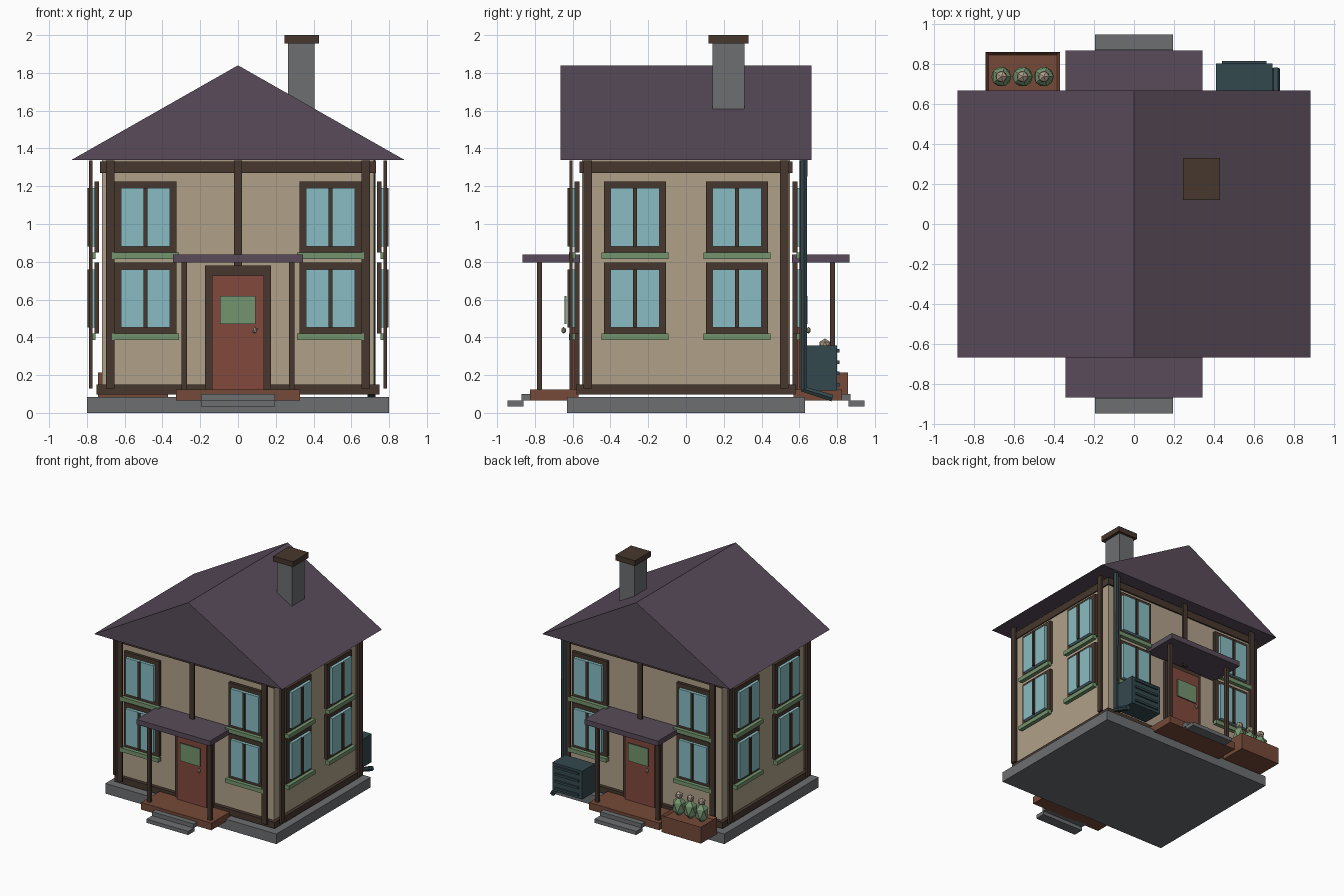
import bpy, bmesh, math
from mathutils import Matrix, Vector

if "Cube" in bpy.data.objects:
    bpy.data.objects.remove(bpy.data.objects["Cube"])


def srgb(h):
    c = [int(h[i:i + 2], 16) / 255 for i in (0, 2, 4)]
    return [v / 12.92 if v <= 0.04045 else ((v + 0.055) / 1.055) ** 2.4 for v in c] + [1]


MATS = {}
for name, h in {"plaster": "B0A18A", "roof_purple": "584B59", "dark_wood": "46372E",
                "window_glass": "88BCC2", "door_red": "82483C", "sage_green": "74946E",
                "brown_wood": "754A38", "stone_grey": "6C6E71", "dark_teal": "34484E",
                "pale_beige": "B0A08C"}.items():
    m = bpy.data.materials.new(name)
    m.diffuse_color = srgb(h)
    m.use_nodes = True
    m.node_tree.nodes["Principled BSDF"].inputs["Base Color"].default_value = m.diffuse_color
    MATS[name] = m


def add(name, bm, mat):
    bmesh.ops.recalc_face_normals(bm, faces=bm.faces)
    me = bpy.data.meshes.new(name)
    bm.to_mesh(me)
    bm.free()
    me.materials.append(MATS[mat])
    ob = bpy.data.objects.new(name, me)
    bpy.context.collection.objects.link(ob)
    return ob


def box(name, x, y, z, mat, turn=0):
    """Box from (min, max) pairs, turned about z by whole degrees."""
    bm = bmesh.new()
    bmesh.ops.create_cube(bm, size=1)
    size = Vector((x[1] - x[0], y[1] - y[0], z[1] - z[0]))
    mid = Vector((sum(x), sum(y), sum(z))) / 2
    bm.transform(Matrix.Rotation(math.radians(turn), 4, 'Z') @ Matrix.Translation(mid)
                 @ Matrix.Diagonal((*size, 1)))
    return add(name, bm, mat)


def ball(name, loc, scale, mat, turn=0):
    bm = bmesh.new()
    bmesh.ops.create_icosphere(bm, subdivisions=1, radius=1)
    bm.transform(Matrix.Rotation(math.radians(turn), 4, 'Z') @ Matrix.Translation(loc)
                 @ Matrix.Diagonal((*scale, 1)))
    return add(name, bm, mat)


# Main body
box("foundation", (-.8, .8), (-.63, .63), (0, .085), "stone_grey")
box("walls", (-.72, .72), (-.55, .55), (.1, 1.34), "plaster")
box("base_beam", (-.748, .748), (-.58, .58), (.097, .15), "dark_wood")
box("top_beam", (-.73, .73), (-.563, .563), (1.27, 1.33), "dark_wood")

# Gable roof prism
bm = bmesh.new()
tri = bm.faces.new([bm.verts.new((x, -.665, z)) for x, z in ((-.88, 1.34), (.88, 1.34), (0, 1.84))])
ext = bmesh.ops.extrude_face_region(bm, geom=[tri], use_keep_orig=True)
bmesh.ops.translate(bm, vec=(0, 1.33, 0), verts=[v for v in ext["geom"] if isinstance(v, bmesh.types.BMVert)])
add("roof", bm, "roof_purple")

# Chimney
box("chimney", (.265, .405), (.14, .31), (1.5, 1.957), "stone_grey")
box("chimney_cap", (.245, .43), (.12, .33), (1.955, 2), "dark_wood")


def window(label, u, z0, off, turn):
    """Window centred at u along a wall facing -y, before turning."""
    box(label + "_frame", (u - .165, u + .165), (-off - .59, -off - .565), (z0, z0 + .376), "dark_wood", turn)
    box(label + "_glass", (u - .13, u + .13), (-off - .615, -off - .59), (z0 + .032, z0 + .34), "window_glass", turn)
    box(label + "_mullion", (u - .011, u + .011), (-off - .627, -off - .605), (z0 + .032, z0 + .34), "dark_wood", turn)
    box(label + "_sill", (u - .178, u + .178), (-off - .62, -off - .585), (z0 - .034, z0), "sage_green", turn)


# Windows and corner posts on all four walls
for side, turn, off, win_u, post_u in (("front", 0, 0, .49, .677), ("right", 90, .17, .27, .52),
                                       ("back", 180, 0, .49, .677), ("left", 270, .17, .27, .52)):
    for s, hand in ((-1, "a"), (1, "b")):
        for z0, level in ((.42, "lower"), (.85, "upper")):
            window(f"{side}_{level}_window_{hand}", s * win_u, z0, off, turn)
        box(f"{side}_wall_post_{hand}", (s * post_u - .023, s * post_u + .023),
            (-off - .618, -off - .6), (.13, 1.335), "dark_wood", turn)

# Matching porch and door, front and back
for side, t in (("front", 0), ("back", 180)):
    box(side + "_centre_post", (-.02, .02), (-.618, -.6), (.78, 1.335), "dark_wood", t)
    box(side + "_door_frame", (-.175, .175), (-.59, -.565), (.125, .78), "dark_wood", t)
    box(side + "_door", (-.138, .138), (-.618, -.59), (.125, .728), "door_red", t)
    box(side + "_door_panel", (-.095, .092), (-.642, -.633), (.47, .62), "sage_green", t)
    ball(side + "_door_knob", (.09, -.648, .437), (.014, .014, .018), "pale_beige", t)
    box(side + "_porch_deck", (-.328, .328), (-.825, -.57), (.065, .125), "brown_wood", t)
    box(side + "_porch_roof", (-.343, .343), (-.865, -.56), (.795, .838), "roof_purple", t)
    for s, hand in ((-1, "a"), (1, "b")):
        box(f"{side}_porch_post_{hand}", (s * .285 - .015, s * .285 + .015), (-.79, -.762),
            (.12, .8), "dark_wood", t)
    box(side + "_upper_step", (-.195, .195), (-.87, -.8), (.065, .1), "stone_grey", t)
    box(side + "_lower_step", (-.195, .195), (-.945, -.86), (.035, .066), "stone_grey", t)

# Planter: box with a recessed top
planter = box("planter", (-.74, -.37), (.64, .858), (.075, .215), "brown_wood")
bm = bmesh.new()
bm.from_mesh(planter.data)
top = max(bm.faces, key=lambda f: f.calc_center_median().z)
bmesh.ops.inset_region(bm, faces=[top], thickness=.02)
bmesh.ops.translate(bm, vec=(0, 0, -.02), verts=top.verts[:])
bm.to_mesh(planter.data)
bm.free()

# Plants with flower tops
for i in range(3):
    x = -.662 + i * .106
    ball(f"plant_{i + 1}", (x, .735, .27), (.056, .056, .085), "sage_green")
    ball(f"flower_{i + 1}", (x, .735, .362), (.032, .032, .032), "pale_beige")

# Outdoor unit with louvres
box("outdoor_unit", (.41, .69), (.63, .8), (.118, .357), "dark_teal")
for i in range(4):
    z = .14 + i * .06
    box(f"unit_louvre_{i + 1}", (.44, .66), (.795, .813), (z, z + .018), "dark_teal")

# Downspout pipe with a kicked-out foot
cu = bpy.data.curves.new("downspout", 'CURVE')
cu.dimensions = '3D'
cu.bevel_depth = .021
cu.bevel_resolution = 1
cu.use_fill_caps = True
sp = cu.splines.new('POLY')
sp.points.add(2)
for p, co in zip(sp.points, ((.707, .624, 1.345), (.707, .624, .125), (.707, .775, .078))):
    p.co = (*co, 1)
sp.use_smooth = False
cu.materials.append(MATS["dark_teal"])
bpy.context.collection.objects.link(bpy.data.objects.new("downspout", cu))
